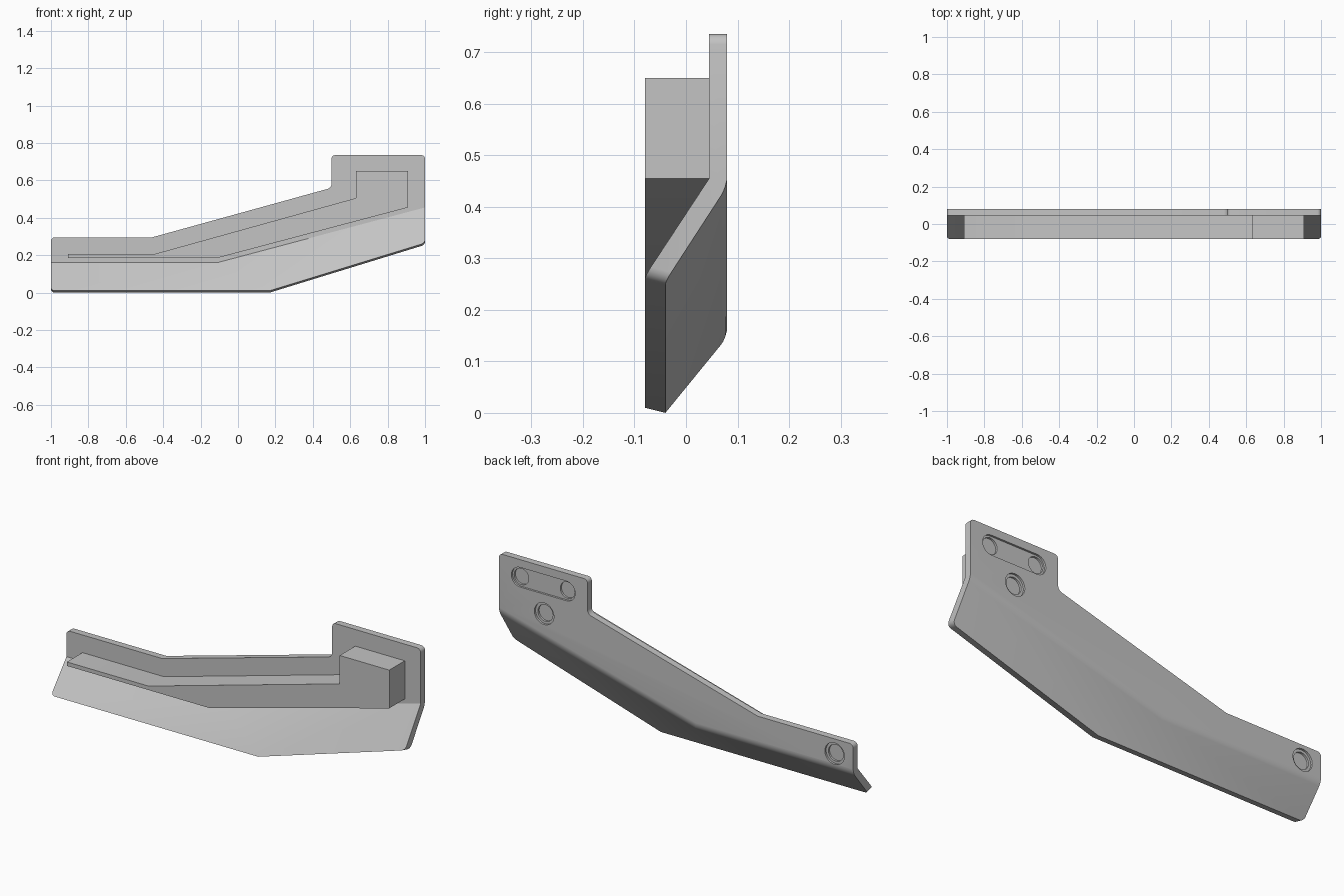
import bpy, bmesh, math

cube = bpy.data.objects.get("Cube")
if cube:
    bpy.data.objects.remove(cube, do_unlink=True)

grey = bpy.data.materials.new("plain grey")
grey.use_nodes = True
COLOUR = (0.55, 0.55, 0.55, 1)
grey.diffuse_color = COLOUR
grey.node_tree.nodes["Principled BSDF"].inputs["Base Color"].default_value = COLOUR


def finish(bm, name):
    bmesh.ops.recalc_face_normals(bm, faces=bm.faces)
    mesh = bpy.data.meshes.new(name)
    bm.to_mesh(mesh)
    bm.free()
    mesh.materials.append(grey)
    obj = bpy.data.objects.new(name, mesh)
    bpy.context.collection.objects.link(obj)
    return obj


def prism(name, outline, y0, y1):
    """Extrude an x-z outline along y."""
    bm = bmesh.new()
    face = bm.faces.new([bm.verts.new((x, y0, z)) for x, z in outline])
    new = bmesh.ops.extrude_face_region(bm, geom=[face])["geom"]
    verts = [v for v in new if isinstance(v, bmesh.types.BMVert)]
    bmesh.ops.translate(bm, verts=verts, vec=(0, y1 - y0, 0))
    return finish(bm, name)


def capsule(x0, x1, z, r, steps=20):
    """Outline of a slot; a circle when both ends coincide."""
    pts = []
    for cx, start in ((x1, -math.pi / 2), (x0, math.pi / 2)):
        for i in range(steps + (x0 != x1)):
            a = start + math.pi * i / steps
            pts.append((cx + r * math.cos(a), z + r * math.sin(a)))
    return pts


# Bent sheet: upright plate above, flange sloping forward below
FRONT_Y, BACK_Y = 0.045, 0.08
upper = [(-1, 0.295), (-0.46, 0.295), (0.5, 0.56), (0.5, 0.735), (1, 0.735)]
bend_front = [(1, 0.455), (-0.11, 0.16), (-1, 0.16)]
bend_back = [(1, 0.44), (-0.11, 0.147), (-1, 0.147)]
lip_front = [(1, 0.265), (0.17, 0.01), (-1, 0.01)]
lip_back = [(1, 0.255), (0.17, 0), (-1, 0)]

bm = bmesh.new()


def row(points, y):
    return [bm.verts.new((x, y, z)) for x, z in points]


up_f, up_b = row(upper, FRONT_Y), row(upper, BACK_Y)
be_f, be_b = row(bend_front, FRONT_Y), row(bend_back, BACK_Y)
lip_f, lip_b = row(lip_front, -0.08), row(lip_back, -0.04)

for up, be, lip in ((up_f, be_f, lip_f), (up_b, be_b, lip_b)):
    bm.faces.new(up + be)
    for i in range(2):
        bm.faces.new((be[i], lip[i], lip[i + 1], be[i + 1]))
rim_f = up_f + [be_f[0]] + lip_f + [be_f[2]]
rim_b = up_b + [be_b[0]] + lip_b + [be_b[2]]
for i in range(len(rim_f)):
    j = (i + 1) % len(rim_f)
    bm.faces.new((rim_f[i], rim_f[j], rim_b[j], rim_b[i]))
bmesh.ops.recalc_face_normals(bm, faces=bm.faces)

# Rounded outer corners and rounded back of the bend
pairs = [(up_f[i], up_b[i]) for i in (0, 2, 3, 4)]
pairs += [(lip_f[i], lip_b[i]) for i in (0, 2)]
pairs += [(be_b[0], be_b[1]), (be_b[1], be_b[2])]
bmesh.ops.bevel(bm, geom=[bm.edges.get(p) for p in pairs], offset=0.02,
                segments=4, profile=0.5, affect='EDGES')
plate = finish(bm, "bent_plate")

# Front rail with the tall end block
rail = prism("front_rail", [
    (-0.91, 0.205), (-0.45, 0.205), (0.63, 0.505), (0.63, 0.65),
    (0.91, 0.65), (0.91, 0.455), (-0.11, 0.185), (-0.91, 0.185)], -0.08, 0.046)

# Shallow slot and stepped round recesses in the back
recesses = [(0.62, 0.88, 0.645, 0.05, 0.01)]
recesses += [(x, x, 0.645, 0.041, 0.02) for x in (0.62, 0.88)]
for x, z in ((0.745, 0.495), (-0.895, 0.22)):
    recesses += [(x, x, z, 0.055, 0.01), (x, x, z, 0.042, 0.02)]

bpy.context.view_layer.objects.active = plate
for x0, x1, z, r, depth in recesses:
    cutter = prism("recess_cutter", capsule(x0, x1, z, r), BACK_Y - depth, BACK_Y + 0.05)
    cutter.hide_render = True
    mod = plate.modifiers.new("recess", 'BOOLEAN')
    mod.operation = 'DIFFERENCE'
    mod.solver = 'EXACT'
    mod.object = cutter
    bpy.ops.object.modifier_apply(modifier=mod.name)
    bpy.data.objects.remove(cutter, do_unlink=True)

for obj in (plate, rail):
    bpy.ops.object.select_all(action='DESELECT')
    obj.select_set(True)
    bpy.context.view_layer.objects.active = obj
    bpy.ops.object.shade_smooth_by_angle(angle=math.radians(30))
